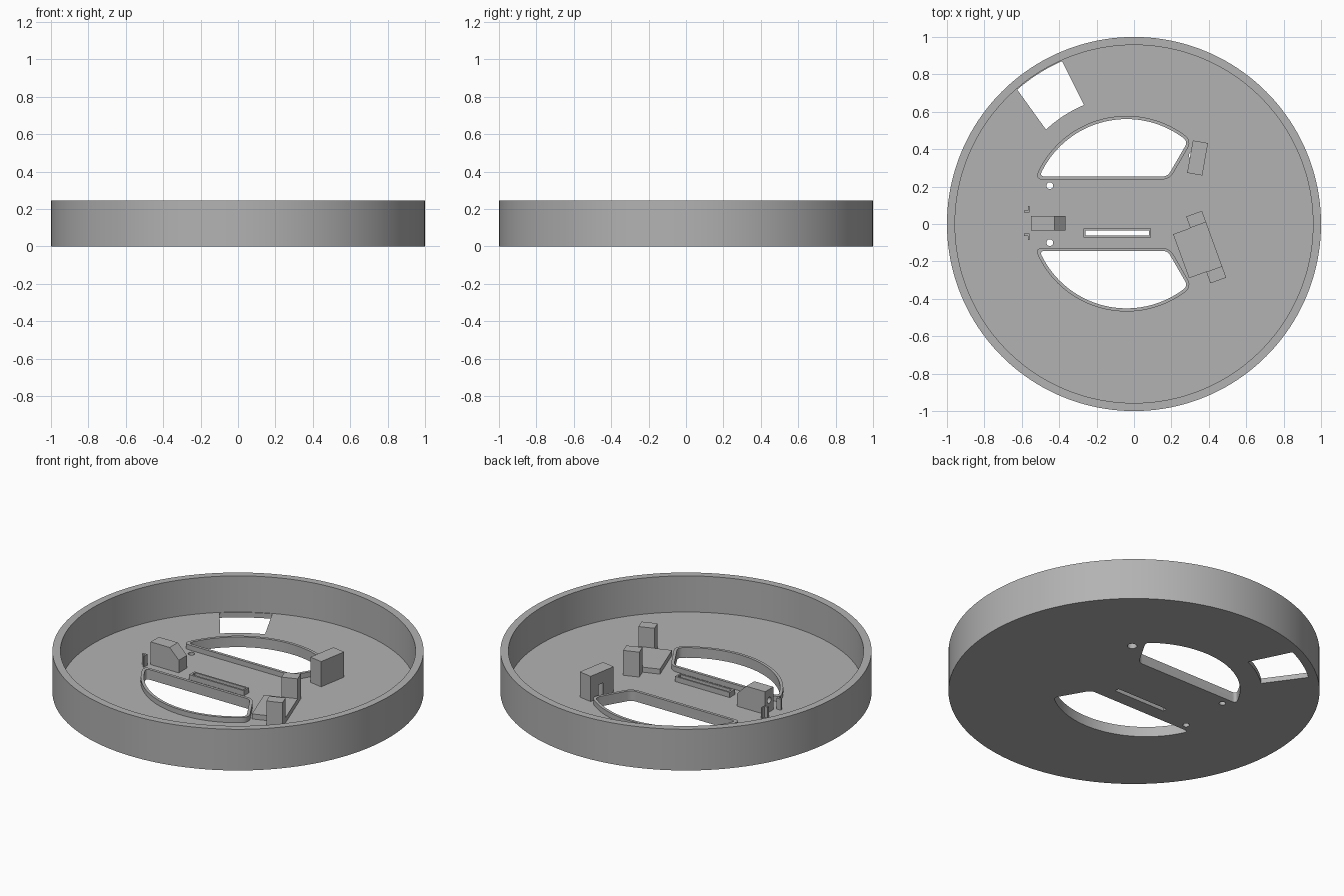
import bpy, bmesh
from math import sin, cos, pi, sqrt, radians
from mathutils import Vector, Matrix

cube = bpy.data.objects.get("Cube")
if cube:
    bpy.data.objects.remove(cube, do_unlink=True)

grey = bpy.data.materials.new("plain grey")
grey.use_nodes = True
COLOR = (0.45, 0.45, 0.45, 1)
grey.diffuse_color = COLOR
grey.node_tree.nodes["Principled BSDF"].inputs["Base Color"].default_value = COLOR

FLOOR = 0.03
TOP = 0.245


def prism(name, pts, z0, z1, matrix=Matrix()):
    """Extrude a closed outline from z0 to z1, then place it."""
    bm = bmesh.new()
    face = bm.faces.new([bm.verts.new((x, y, z0)) for x, y in pts])
    up = bmesh.ops.extrude_face_region(bm, geom=[face])["geom"]
    bmesh.ops.translate(bm, vec=(0, 0, z1 - z0),
                        verts=[g for g in up if isinstance(g, bmesh.types.BMVert)])
    bm.transform(matrix)
    bmesh.ops.recalc_face_normals(bm, faces=bm.faces)
    mesh = bpy.data.meshes.new(name)
    bm.to_mesh(mesh)
    bm.free()
    mesh.materials.append(grey)
    obj = bpy.data.objects.new(name, mesh)
    bpy.context.collection.objects.link(obj)
    return obj


def arc(r, a0, a1, n, cx=0, cy=0):
    return [(cx + r * cos(a0 + (a1 - a0) * i / n), cy + r * sin(a0 + (a1 - a0) * i / n))
            for i in range(n + 1)]


def circle(r, cx=0, cy=0, n=24):
    return arc(r, 0, 2 * pi, n, cx, cy)[:-1]


def rect(x0, x1, y0, y1):
    return [(x0, y0), (x1, y0), (x1, y1), (x0, y1)]


def select_only(obj):
    bpy.ops.object.select_all(action="DESELECT")
    bpy.context.view_layer.objects.active = obj
    obj.select_set(True)


def cut(obj, *cutters):
    """Subtract the cutters from obj and delete them."""
    select_only(obj)
    for c in cutters:
        c.hide_render = True
        mod = obj.modifiers.new("cut", "BOOLEAN")
        mod.operation, mod.solver, mod.object = "DIFFERENCE", "EXACT", c
        bpy.ops.object.modifier_apply(modifier=mod.name)
        bpy.data.objects.remove(c, do_unlink=True)
    return obj


def fillet(a, corner, b, r, n=6):
    """Rounded corner between two neighbouring points."""
    a, c, b = Vector(a), Vector(corner), Vector(b)
    p, q = c + (a - c).normalized() * r, c + (b - c).normalized() * r
    return [tuple(p * (1 - t) ** 2 + c * 2 * t * (1 - t) + q * t * t)
            for t in (i / n for i in range(n + 1))]


def window_outline(d, side):
    """Rounded segment outline, inset by d; side = 1 rear, -1 front."""
    R, L, f = 0.523 - d, 0.108 - d, 0.182 + d
    n, along = Vector((sin(pi / 3), -0.5)), Vector((0.5, sin(pi / 3)))
    left = (-sqrt(R * R - f * f), f)
    low = ((L + 0.5 * f) / n.x, f)
    far = n * L + along * sqrt(R * R - L * L)
    a0, a1 = Vector((1, 0)).angle(far), Vector((1, 0)).angle(Vector(left))
    r = 0.045 - d
    curve = arc(R, a0 + r / R, a1 - r / R, 40)
    pts = (curve[1:-1] + fillet(curve[-1], left, low, r)
           + fillet(left, low, far, r) + fillet(low, far, curve[0], r))
    return [(x - 0.04, 0.055 + side * y) for x, y in pts]


# Round tray with a hollow inside
tray = prism("tray", circle(1, n=160), 0, TOP)
cut(tray, prism("hollow", circle(0.957, n=160), FLOOR, 1))

# Openings through the floor
low, high = -0.1, 0.1
LIP = 0.017
port = arc(0.952, radians(113.8), radians(131), 12) + arc(0.69, radians(133), radians(112.8), 12)
slot_in = rect(-0.258, 0.08, -0.062, -0.035)
wire = (0.32, 0.366)
openings = [port, slot_in, circle(0.018, -0.45, 0.205), circle(0.018, -0.45, -0.1),
            circle(0.026, *wire)] + [window_outline(LIP, s) for s in (1, -1)]
cut(tray, *[prism("opening", o, low, high) for o in openings])

# Raised lips round the windows and the slot
parts = [tray]
for name, side in (("rear_window_lip", 1), ("front_window_lip", -1)):
    lip = prism(name, window_outline(0, side), FLOOR, 0.06)
    parts.append(cut(lip, prism("inner", window_outline(LIP, side), low, high)))
slot = prism("slot_frame", rect(-0.27, 0.09, -0.073, -0.025), FLOOR, 0.06)
parts.append(cut(slot, prism("inner", slot_in, low, high)))


def place(x, y, z, deg=0):
    return Matrix.Translation((x, y, z)) @ Matrix.Rotation(radians(deg), 4, "Z")


# Rear block: bore from the front meeting a hole from below
block_at = place(0.34, 0.353, 0, -10)
block = prism("rear_block", rect(-0.041, 0.041, -0.088, 0.088), FLOOR, 0.18, block_at)
bore = prism("bore", circle(0.024), -0.03, 0.11,
             block_at @ Matrix.Translation((0, -0.088, 0.11)) @ Matrix.Rotation(-pi / 2, 4, "X"))
parts.append(cut(block, bore, prism("wire_hole", circle(0.026, *wire), -0.1, 0.11)))

# Left-hand block: side profile with a sloped nose, bored from the outer end
profile = [(-0.55, FLOOR), (-0.365, FLOOR), (-0.365, 0.105), (-0.425, 0.165), (-0.55, 0.165)]
nose = prism("sloped_block", profile, -0.042, 0.035, Matrix.Rotation(pi / 2, 4, "X"))
bore = prism("bore", circle(0.018), -0.05, 0.12,
             Matrix.Translation((-0.55, 0.003, 0.1)) @ Matrix.Rotation(pi / 2, 4, "Y"))
parts.append(cut(nose, bore))

# Pair of small angle clips
for name, s in (("rear_clip", 1), ("front_clip", -1)):
    outline = [(-0.588, 0.056), (-0.56, 0.056), (-0.56, 0.09), (-0.567, 0.09),
               (-0.567, 0.068), (-0.588, 0.068)]
    parts.append(prism(name, [(x, 0.005 + s * y) for x, y in outline], FLOOR, 0.095))

# Tilted pad with a bored post at each end
pad_at = place(0.34, -0.14, 0, 20)
parts.append(prism("pad", rect(-0.094, 0.094, -0.125, 0.125), FLOOR, 0.06, pad_at))
for name, s in (("rear_post", 1), ("front_post", -1)):
    y0, y1 = sorted((s * 0.125, s * 0.19))
    post = prism(name, rect(0.004, 0.094, y0, y1), FLOOR, 0.178, pad_at)
    bore = prism("bore", circle(0.014), -0.3, 0.3,
                 pad_at @ Matrix.Translation((0.07, 0, 0.135)) @ Matrix.Rotation(pi / 2, 4, "X"))
    parts.append(cut(post, bore))

for obj in parts:
    select_only(obj)
    bpy.ops.object.shade_smooth_by_angle(angle=radians(30))
